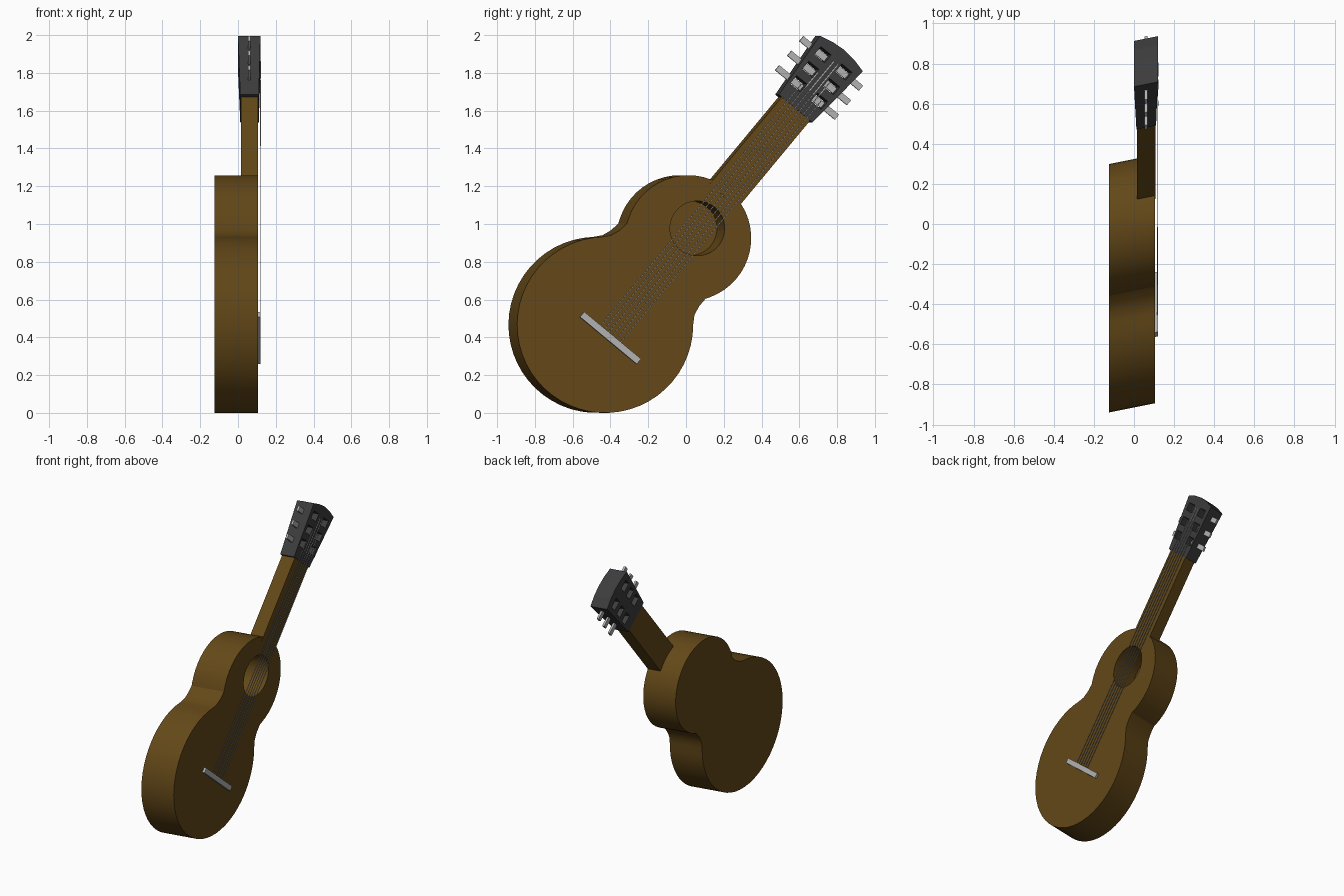
import bpy, bmesh
from math import sin, cos, radians, pi

if "Cube" in bpy.data.objects:
    bpy.data.objects.remove(bpy.data.objects["Cube"])

SHEAR = 0.2          # the model leans slightly in y along its depth
TILT = radians(50.3)  # direction of the neck in the y-z plane


def material(name, rgb):
    m = bpy.data.materials.new(name)
    m.diffuse_color = (*rgb, 1)
    m.use_nodes = True
    m.node_tree.nodes["Principled BSDF"].inputs["Base Color"].default_value = m.diffuse_color
    return m


wood = material("wood", (0.125, 0.064, 0.009))
dark = material("dark_wood", (0.045, 0.045, 0.047))
pale = material("pale_grey", (0.45, 0.45, 0.45))


def uv(u, v):
    """Along / across the neck, measured from the sound hole, to y, z."""
    return (0.06 + u * cos(TILT) + v * sin(TILT),
            0.977 + u * sin(TILT) - v * cos(TILT))


def add_prism(bm, pts, back, front):
    """Outline in y, z extruded in x; back and front may vary per point."""
    n = len(pts)
    rings = []
    for xs in (back, front):
        xs = xs if isinstance(xs, list) else [xs] * n
        rings.append([bm.verts.new((x, y + SHEAR * (x - 0.105), z))
                      for (y, z), x in zip(pts, xs)])
    a, b = rings
    bm.faces.new(a)
    bm.faces.new(b)
    for i in range(n):
        j = (i + 1) % n
        bm.faces.new((a[i], a[j], b[j], b[i]))


def make(name, prisms, mat, smooth=False):
    bm = bmesh.new()
    for p in prisms:
        add_prism(bm, *p)
    bmesh.ops.recalc_face_normals(bm, faces=bm.faces)
    me = bpy.data.meshes.new(name)
    bm.to_mesh(me)
    bm.free()
    ob = bpy.data.objects.new(name, me)
    bpy.context.collection.objects.link(ob)
    if mat:
        me.materials.append(mat)
    if smooth:
        bpy.context.view_layer.objects.active = ob
        ob.select_set(True)
        bpy.ops.object.shade_smooth_by_angle(angle=radians(30))
        ob.select_set(False)
    return ob


def rect(u0, u1, v0, v1):
    return [uv(u0, v0), uv(u1, v0), uv(u1, v1), uv(u0, v1)]


def cut(ob, cutter):
    m = ob.modifiers.new("cut", 'BOOLEAN')
    m.object = cutter
    m.operation = 'DIFFERENCE'
    m.solver = 'EXACT'
    cutter.hide_render = True
    cutter.hide_set(True)


# Body: two round bouts joined by a waist, mirrored about their centre line
def arc(cs, r, a0, a1, n):
    return [(cs + r * cos(radians(a0 + (a1 - a0) * i / n)),
             r * sin(radians(a0 + (a1 - a0) * i / n))) for i in range(n + 1)]


half = (arc(0, 0.466, 180, 46, 20) + [(0.365, 0.305), (0.416, 0.291), (0.468, 0.288)]
        + arc(0.636, 0.333, 116, 0, 16))
outline = half + [(s, -t) for s, t in half[-2:0:-1]]
# the two end points lie on the centre line
outline = [(s, 0.0 if abs(t) < 1e-6 else t) for s, t in outline]
lean = radians(46.2)
body_pts = [(-0.428 + s * cos(lean) - t * sin(lean),
             0.466 + s * sin(lean) + t * cos(lean)) for s, t in outline]
body = make("body", [(body_pts, -0.125, 0.105)], wood, True)

# Sound hole, closed at the back
hole = [uv(0.145 * cos(2 * pi * i / 40), 0.145 * sin(2 * pi * i / 40)) for i in range(40)]
cut(body, make("sound_hole_cutter", [(hole, -0.10, 0.2)], wood))

# Neck
make("neck", [(rect(0.22, 0.83, -0.10, 0.095), 0.015, 0.106)], wood)

# Head: flares in width and depth, with a gently bowed end
C = -0.006
head_pts = [uv(0.82, C - 0.115), uv(1.197, C - 0.148), uv(1.215, C - 0.075), uv(1.222, C),
            uv(1.215, C + 0.075), uv(1.197, C + 0.148), uv(0.82, C + 0.115)]
head = make("head", [(head_pts, [0.012] + [0.0] * 5 + [0.012],
                      [0.110] + [0.119] * 5 + [0.110])], dark)

# Slots through the head, and flat pegs crossing them
slots, pegs = [], []
for u in (0.93, 1.03, 1.13):
    for s in (-1, 1):
        mid = C + s * 0.072
        slots.append((rect(u - 0.027, u + 0.027, mid - 0.035, mid + 0.035), -0.1, 0.2))
        a, b = sorted((C + s * 0.03, C + s * 0.205))
        pegs.append((rect(u - 0.017, u + 0.017, a, b), 0.053, 0.067))
cut(head, make("slot_cutter", slots, dark))
make("pegs", pegs, pale)

# Bridge
make("bridge", [(rect(-0.759, -0.724, -0.18, 0.21), 0.10, 0.12)], pale)

# Strings
strings = []
for i in range(6):
    v = -0.066 + i * 0.0275
    end = (0.94, 1.04, 1.14, 1.14, 1.04, 0.94)[i]
    strings.append((rect(-0.74, end, v - 0.0025, v + 0.0025),
                    [0.115, 0.118, 0.118, 0.115], [0.118, 0.121, 0.121, 0.118]))
make("strings", strings, pale)
